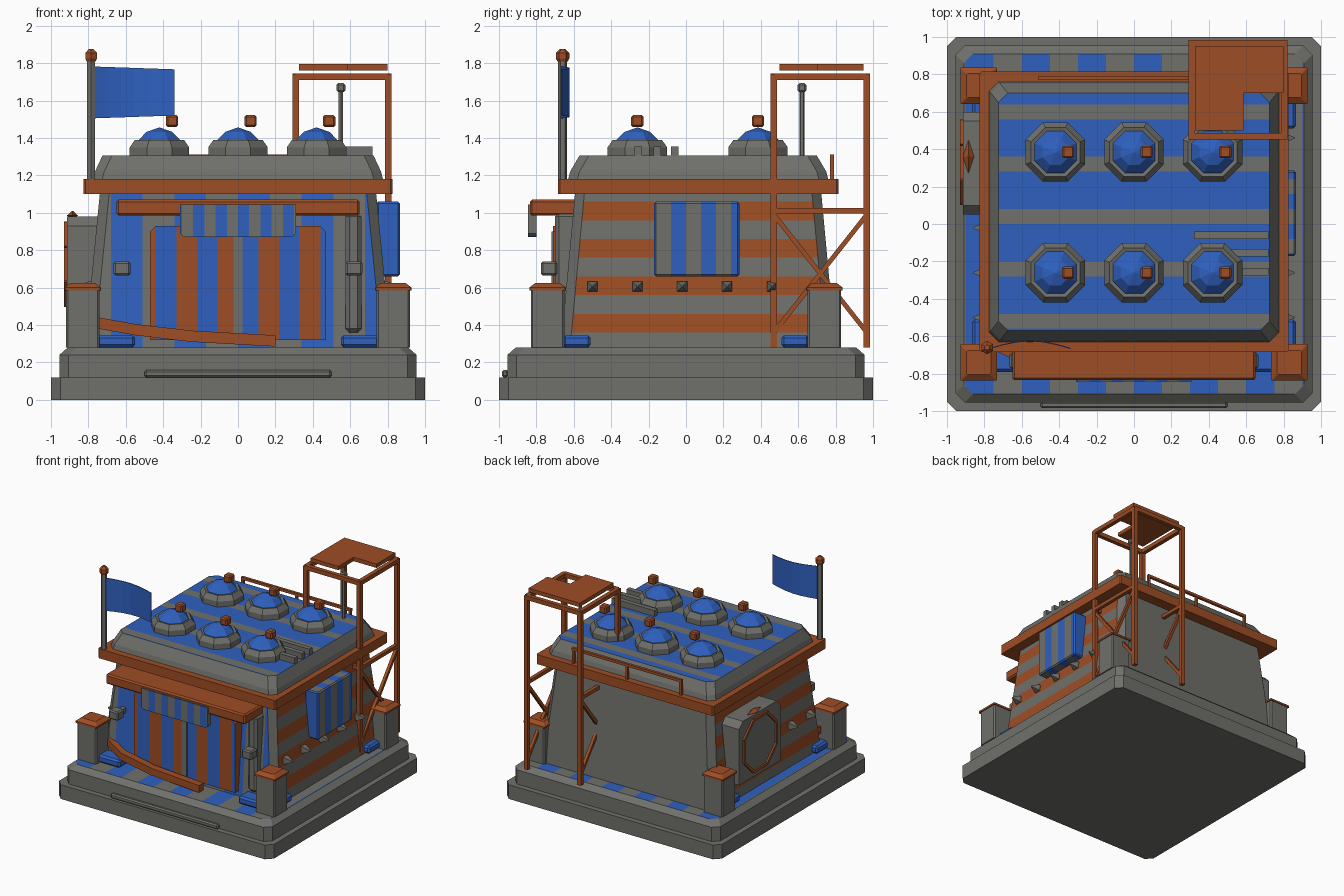
import bpy, bmesh, math
from mathutils import Vector

cube = bpy.data.objects.get("Cube")
if cube:
    bpy.data.objects.remove(cube, do_unlink=True)


def material(name, rgb):
    m = bpy.data.materials.new(name)
    m.use_nodes = True
    m.diffuse_color = (*rgb, 1)
    m.node_tree.nodes["Principled BSDF"].inputs["Base Color"].default_value = (*rgb, 1)
    return m


MATS = [material("stone grey", (0.16, 0.16, 0.147)),
        material("cloth blue", (0.028, 0.118, 0.52)),
        material("rust orange", (0.34, 0.075, 0.018))]
GREY, BLUE, RUST = range(3)
CY = 0.065  # the building sits slightly behind centre


def finish(name, bm, mat):
    bmesh.ops.recalc_face_normals(bm, faces=bm.faces)
    me = bpy.data.meshes.new(name)
    for m in MATS:
        me.materials.append(m)
    for f in bm.faces:
        f.material_index = mat
    bm.to_mesh(me)
    bm.free()
    ob = bpy.data.objects.new(name, me)
    bpy.context.scene.collection.objects.link(ob)
    return ob


def loft(name, rings, mat):
    """Skin a stack of equal-length closed point loops and cap the ends."""
    bm = bmesh.new()
    rows = [[bm.verts.new(p) for p in r] for r in rings]
    n = len(rows[0])
    for a, b in zip(rows, rows[1:]):
        for i in range(n):
            bm.faces.new((a[i], a[(i + 1) % n], b[(i + 1) % n], b[i]))
    bm.faces.new(rows[0][::-1])
    bm.faces.new(rows[-1])
    return finish(name, bm, mat)


def tiers(name, levels, mat, x=0, y=0, cut=0.05):
    """Stacked rectangles (z, half x, half y) with cut corners."""
    rings = []
    for z, a, b in levels:
        quarter = [(a, b - cut), (a - cut, b)]
        loop = quarter + [(-p, q) for p, q in quarter[::-1]]
        loop += [(-p, -q) for p, q in loop]
        rings.append([(x + p, y + q, z) for p, q in loop])
    return loft(name, rings, mat)


def box(name, x, y, z, mat, bevel=0):
    """Box from (low, high) ranges."""
    bm = bmesh.new()
    bmesh.ops.create_cube(bm, size=1)
    for v in bm.verts:
        v.co = [lo + (c + 0.5) * (hi - lo) for c, (lo, hi) in zip(v.co, (x, y, z))]
    if bevel:
        bmesh.ops.bevel(bm, geom=bm.edges[:], offset=bevel, segments=1, affect='EDGES')
    return finish(name, bm, mat)


def bar(name, a, b, w, mat, sides=4):
    """Straight bar between two points."""
    a, b = Vector(a), Vector(b)
    q = (b - a).to_track_quat('Z', 'Y')
    r = w / 2 / math.cos(math.pi / sides)
    ring = [q @ Vector((r * math.cos(t), r * math.sin(t), 0)) for t in
            [math.pi * (2 * i + 1) / sides for i in range(sides)]]
    return loft(name, [[p + v for v in ring] for p in (a, b)], mat)


def plate(name, outline, axis, lo, hi, mat):
    """Extrude a 2D outline along x, y or z."""
    def at(p, d):
        c = list(p)
        c.insert(axis, d)
        return c
    return loft(name, [[at(p, d) for p in outline] for d in (lo, hi)], mat)


def stripe(ob, axis, period, start, width, inside, outside, test):
    """Cut the mesh into bands and colour the faces that pass the test."""
    bm = bmesh.new()
    bm.from_mesh(ob.data)
    normal = Vector([i == axis for i in range(3)])
    for k in range(-12, 13):
        for d in (0, width):
            bmesh.ops.bisect_plane(bm, geom=bm.verts[:] + bm.edges[:] + bm.faces[:],
                                   plane_co=normal * (start + k * period + d), plane_no=normal)
    for f in bm.faces:
        if test(f.normal):
            c = f.calc_center_median()[axis]
            f.material_index = inside if (c - start) % period < width else outside
    bm.to_mesh(ob.data)
    bm.free()


# Stepped base
tiers("base_slab", [(0, 1, 1), (0.12, 1, 1)], GREY)
step = tiers("base_step", [(0.12, 0.955, 0.955), (0.24, 0.955, 0.955), (0.28, 0.91, 0.91)], GREY)
stripe(step, 0, 0.3, 0, 0.15, BLUE, GREY, lambda n: n.z > 0.9)
box("front_tread", (-0.5, 0.5), (-0.985, -0.95), (0.12, 0.16), GREY, 0.01)

# Tapered walls, belt and roof
walls = tiers("walls", [(0.28, 0.82, 0.735), (1.14, 0.735, 0.655)], GREY, 0, CY)
stripe(walls, 2, 0.2, 0.16, 0.1, RUST, GREY, lambda n: abs(n.x) > 0.9)
stripe(walls, 0, 0.34, 0, 0.17, BLUE, GREY, lambda n: n.y < -0.9)
tiers("belt", [(1.1, 0.825, 0.75), (1.18, 0.825, 0.75)], RUST, 0, CY, 0.01)
roof = tiers("roof", [(1.18, 0.775, 0.695), (1.22, 0.765, 0.685), (1.305, 0.725, 0.635)], GREY, 0, CY)
stripe(roof, 1, 0.28, 0, 0.08, GREY, BLUE, lambda n: n.z > 0.9)

# Corner posts with caps and blue footings
for sx in (-1, 1):
    for sy in (-1, 1):
        px, py = 0.83 * sx, 0.74 * sy
        tiers("corner_post", [(0.28, 0.09, 0.09), (0.59, 0.09, 0.09)], GREY, px, py, 0.01)
        tiers("post_cap", [(0.585, 0.098, 0.098), (0.6, 0.098, 0.098), (0.625, 0.065, 0.065)],
              RUST, px, py, 0.005)
        box("side_footing", sorted((0.76 * sx, 0.865 * sx)), sorted((0.51 * sy, 0.66 * sy)),
            (0.28, 0.345), BLUE, 0.015)
        if sy < 0:
            box("front_footing", sorted((0.55 * sx, 0.77 * sx)), (-0.79, -0.66),
                (0.28, 0.345), BLUE, 0.015)

# Striped double door, jamb and lamps
door = plate("door", [(-0.47, 0.32), (0.47, 0.32), (0.47, 0.9), (0.44, 0.93), (-0.44, 0.93), (-0.47, 0.9)],
             1, -0.71, -0.55, RUST)
stripe(door, 0, 0.22, 0, 0.11, BLUE, RUST, lambda n: n.y < -0.9)
box("door_seam", (-0.025, 0.025), (-0.718, -0.7), (0.33, 0.9), GREY)
box("downpipe", (0.575, 0.66), (-0.7, -0.56), (0.36, 1.0), GREY, 0.02)
for s in (-1, 1):
    box("door_lamp", sorted((0.575 * s, 0.665 * s)), (-0.775, -0.69), (0.665, 0.74), GREY, 0.01)
    box("lamp_arm", sorted((0.6 * s, 0.64 * s)), (-0.71, -0.56), (0.68, 0.72), GREY)

# Awning with hanging valance
box("awning", (-0.65, 0.65), (-0.835, -0.54), (0.985, 1.07), RUST, 0.012)
valance = plate("valance", [(-0.31, 0.89), (-0.29, 0.87), (0.29, 0.87), (0.31, 0.89), (0.31, 1.045), (-0.31, 1.045)],
                1, -0.845, -0.8, GREY)
stripe(valance, 0, 0.12, 0, 0.06, BLUE, GREY, lambda n: True)

# Bent beam lying across the doorway
path = [(-0.8, -0.62, 0.42), (-0.55, -0.74, 0.375), (-0.25, -0.77, 0.34), (0.2, -0.775, 0.315)]
offsets = [(-0.03, -0.03), (0.03, -0.03), (0.03, 0.03), (-0.03, 0.03)]
loft("fallen_beam", [[(x, y + a, z + b) for a, b in offsets] for x, y, z in path], RUST)

# Roof domes with floating beacons
def disc(x, y, z, r, n=8):
    turn = math.pi / n
    return [(x + r * math.cos(turn * (2 * i + 1)), y + r * math.sin(turn * (2 * i + 1)), z) for i in range(n)]

for x in (-0.42, 0, 0.42):
    for y in (-0.26, 0.385):
        loft("dome_collar", [disc(x, y, z, r) for z, r in
                             ((1.3, 0.172), (1.35, 0.172), (1.39, 0.142), (1.385, 0.125))], GREY)
        loft("dome", [disc(x, y, z, r) for z, r in
                      ((1.37, 0.125), (1.39, 0.12), (1.432, 0.075), (1.455, 0.005))], BLUE)
        box("beacon", (x + 0.035, x + 0.1), (y - 0.033, y + 0.033), (1.458, 1.523), RUST, 0.01)

# Roof ducts, antenna and rear rail
for x, y in ((0.32, -0.06), (0.45, -0.155), (0.58, -0.255)):
    box("roof_duct", (x, 0.72), (y - 0.02, y + 0.02), (1.3, 1.355), GREY)
bar("antenna", (0.55, 0.62, 1.3), (0.55, 0.62, 1.66), 0.025, GREY, 6)
box("antenna_head", (0.526, 0.574), (0.596, 0.644), (1.645, 1.693), GREY, 0.01)
bar("rear_rail", (-0.51, 0.78, 1.3), (0.51, 0.78, 1.3), 0.022, RUST)
for x in (-0.5, 0, 0.5):
    bar("rail_post", (x, 0.78, 1.17), (x, 0.78, 1.3), 0.02, RUST)

# Flag
bar("flag_pole", (-0.785, -0.66, 1.17), (-0.785, -0.66, 1.82), 0.042, GREY, 6)
loft("pole_finial", [disc(-0.785, -0.66, z, r, 6) for z, r in
                     ((1.81, 0.028), (1.825, 0.036), (1.855, 0.036), (1.875, 0.015))], RUST)
rings = []
for i in range(7):
    t = i / 6
    x, y = -0.77 + 0.43 * t, -0.665 + 0.04 * math.sin(math.pi * t)
    lo, hi = 1.505 + 0.015 * t, 1.782 - 0.015 * t
    rings.append([(x, y - 0.003, lo), (x, y + 0.003, lo), (x, y + 0.003, hi), (x, y - 0.003, hi)])
loft("flag", rings, BLUE)

# Corner watch tower
X, Y = (0.308, 0.803), (0.47, 0.967)
for x in X:
    for y in Y:
        bar("tower_leg", (x, y, 0.28), (x, y, 1.74), 0.035, RUST)
    bar("tower_top_beam", (x, Y[0], 1.727), (x, Y[1], 1.727), 0.035, RUST)
    bar("tower_tie", (x, Y[0], 1.01), (x, Y[1], 1.01), 0.03, RUST)
    bar("tower_brace", (x, Y[0], 0.99), (x, Y[1], 0.36), 0.025, RUST)
    bar("tower_brace", (x, Y[0], 0.36), (x, Y[1], 0.99), 0.025, RUST)
for y in Y:
    bar("tower_cross_beam", (X[0], y, 1.727), (X[1], y, 1.727), 0.035, RUST)
bar("tower_cross_tie", (X[0], Y[0], 1.01), (X[1], Y[0], 1.01), 0.03, RUST)
plate("tower_roof", [(0.325, 0.5), (0.585, 0.5), (0.585, 0.7), (0.8, 0.7), (0.8, 0.95), (0.325, 0.95)],
      2, 1.762, 1.795, RUST)

# Striped shutter on the left side
shutter = box("side_shutter", (0.74, 0.865), (-0.17, 0.285), (0.66, 1.06), GREY, 0.01)
stripe(shutter, 1, 0.16, -0.08, 0.08, BLUE, GREY, lambda n: True)

# Wall studs
for s in (-1, 1):
    for i in range(5):
        y = -0.5 + 0.24 * i
        if s > 0 or abs(y - 0.33) > 0.3:
            loft("wall_stud", [[(s * x, y + a * h, 0.605 + b * h) for a, b in
                                ((-1, -1), (1, -1), (1, 1), (-1, 1))]
                               for x, h in ((0.77, 0.027), (0.8, 0.027), (0.858, 0.004))], GREY)

# Ventilator on the right side
cy, cz = 0.33, 0.725
plate("vent_housing", [(0.05, 0.46), (0.6, 0.46), (0.6, 0.93), (0.55, 0.98), (0.1, 0.98), (0.05, 0.93)],
      0, -0.915, -0.72, GREY)
ring = [(-0.918, cy + 0.235 * math.cos(t), cz + 0.235 * math.sin(t)) for t in
        [math.pi * (2 * i + 1) / 8 for i in range(8)]]
for i in range(8):
    bar("vent_ring", ring[i], ring[(i + 1) % 8], 0.022, RUST)
loft("vent_gem", [[(-0.885 + a * r, 0.36 + 3 * b * r, z) for a, b in ((1, 0), (0, 1), (-1, 0), (0, -1))]
                  for z, r in ((0.97, 0.01), (0.985, 0.03), (1.01, 0.003))], RUST)
